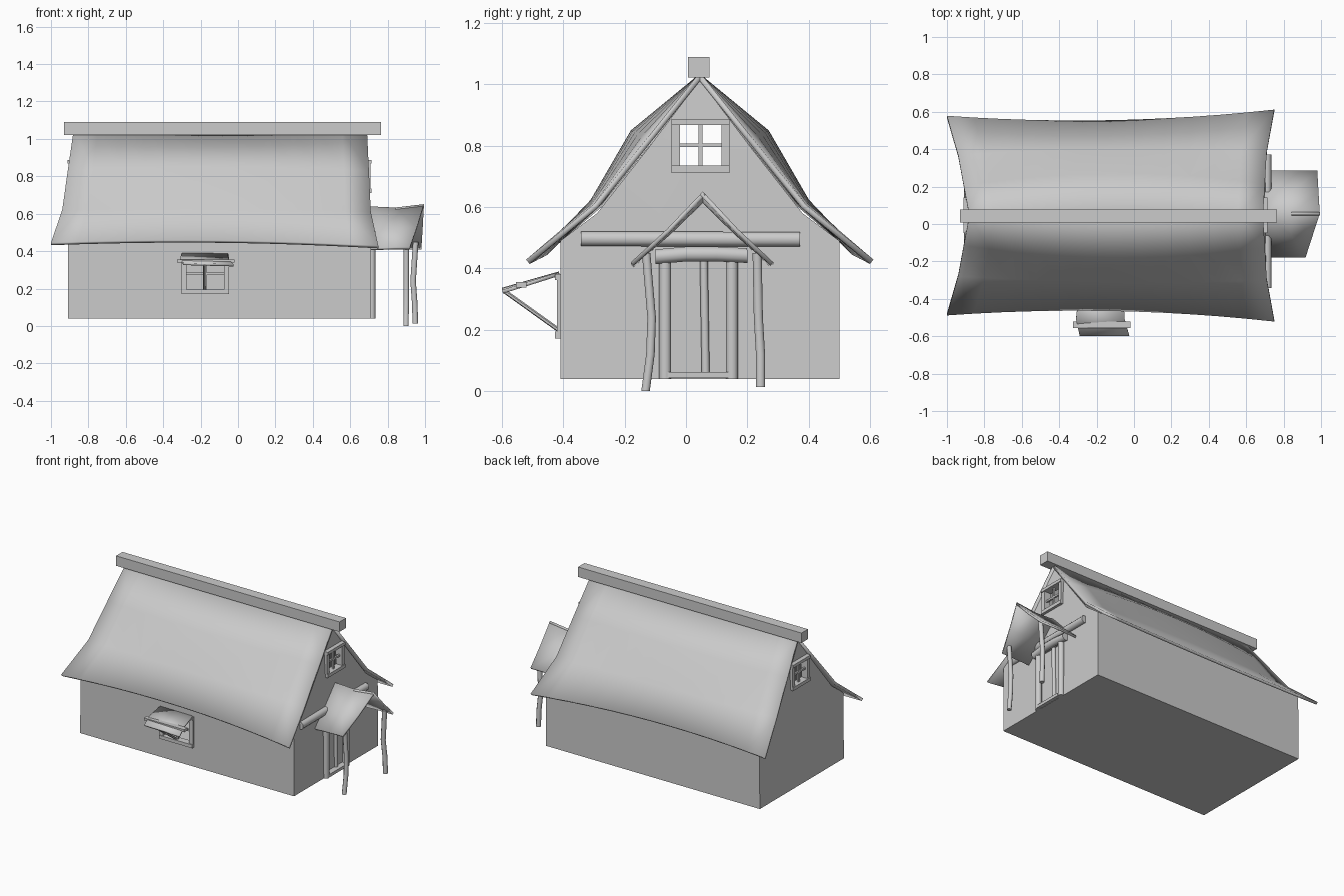
import bpy, bmesh, math
from mathutils import Vector

cube = bpy.data.objects.get("Cube")
if cube:
    bpy.data.objects.remove(cube, do_unlink=True)

GREY = (0.6, 0.6, 0.6, 1)
mat = bpy.data.materials.new("plain grey")
mat.use_nodes = True
mat.diffuse_color = GREY
mat.node_tree.nodes["Principled BSDF"].inputs["Base Color"].default_value = GREY
MID = 0.045  # y of the ridge line


def finish(name, bm, smooth=None):
    bmesh.ops.recalc_face_normals(bm, faces=bm.faces[:])
    me = bpy.data.meshes.new(name)
    bm.to_mesh(me)
    bm.free()
    me.materials.append(mat)
    ob = bpy.data.objects.new(name, me)
    bpy.context.collection.objects.link(ob)
    if smooth:
        bpy.ops.object.select_all(action='DESELECT')
        ob.select_set(True)
        bpy.context.view_layer.objects.active = ob
        bpy.ops.object.shade_smooth_by_angle(angle=math.radians(smooth))
    return ob


def box(name, lo, hi):
    bm = bmesh.new()
    bmesh.ops.create_cube(bm, size=1)
    lo, hi = Vector(lo), Vector(hi)
    for v in bm.verts:
        v.co = (lo + hi) / 2 + v.co * (hi - lo)
    return finish(name, bm)


def skin(bm, rings):
    """Join closed rings of points into a capped tube."""
    rings = [[bm.verts.new(p) for p in ring] for ring in rings]
    n = len(rings[0])
    for a, b in zip(rings, rings[1:]):
        for i in range(n):
            bm.faces.new((a[i], a[(i + 1) % n], b[(i + 1) % n], b[i]))
    bm.faces.new(rings[0])
    bm.faces.new(rings[-1])


def pole(name, path, r, sides=8):
    path = [Vector(p) for p in path]
    axis = (path[-1] - path[0]).normalized()
    u = axis.orthogonal().normalized()
    w = axis.cross(u)
    turns = [2 * math.pi * (i + 0.5) / sides for i in range(sides)]
    bm = bmesh.new()
    skin(bm, [[p + r * (u * math.cos(t) + w * math.sin(t)) for t in turns] for p in path])
    return finish(name, bm, 50)


def sheet(name, rows, thickness):
    """Thin surface through a grid of points."""
    bm = bmesh.new()
    grid = [[bm.verts.new(p) for p in row] for row in rows]
    for a, b in zip(grid, grid[1:]):
        for i in range(len(a) - 1):
            bm.faces.new((a[i], a[i + 1], b[i + 1], b[i]))
    ob = finish(name, bm, 50)
    if sum(p.normal.z for p in ob.data.polygons) < 0:
        ob.data.flip_normals()
    mod = ob.modifiers.new("thickness", 'SOLIDIFY')
    mod.thickness = thickness
    mod.offset = -1
    return ob


# House shell: gable profile whose end walls lean in towards the ridge
def shell(name, inset, floor):
    half = [(0.455, floor), (0.455, 0.49), (0.335, 0.58), (0.17, 0.79), (0, 1.015)]
    side = [(max(o - inset, 0), z - (inset if z > 0.1 else 0)) for o, z in half]
    prof = [(-o, z) for o, z in side] + side[-2::-1]

    def end(s):
        x0 = -0.91 if s < 0 else 0.712
        return [(x0 - s * (inset + 0.06 * max(z - 0.45, 0)), MID + o, z) for o, z in prof]
    bm = bmesh.new()
    skin(bm, [end(-1), end(1)])
    return finish(name, bm, 30)


walls = shell("house_walls", 0, 0.04)
cutters = [shell("room_cutter", 0.03, 0.055),
           box("gable_window_cutter", (-1.2, -0.02, 0.735), (1.2, 0.115, 0.868)),
           box("front_window_cutter", (-0.28, -0.6, 0.195), (-0.07, -0.3, 0.362)),
           box("door_cutter", (0.6, -0.06, 0.055), (0.8, 0.14, 0.43))]
for c in cutters:
    mod = walls.modifiers.new(c.name, 'BOOLEAN')
    mod.operation = 'DIFFERENCE'
    mod.solver = 'EXACT'
    mod.object = c
    c.hide_render = True
    c.hide_set(True)

# Sagging roof slopes: end offset, end height, middle offset, middle height, x range
ROOF = [(0.0, 1.04, 0.0, 1.035, -0.88, 0.69),
        (0.165, 0.83, 0.225, 0.85, -0.91, 0.70),
        (0.335, 0.615, 0.355, 0.625, -0.94, 0.71),
        (0.55, 0.437, 0.51, 0.457, -1.0, 0.75)]
STEPS = 12
for side, label in ((-1, "front"), (1, "back")):
    rows = []
    for oe, ze, om, zm, xa, xb in ROOF:
        row = []
        for i in range(STEPS + 1):
            u = 2 * i / STEPS - 1
            k = u * u
            off = om + (oe - om) * k + 0.03 * u * oe
            row.append((xa + (xb - xa) * i / STEPS, MID + side * off,
                        zm + (ze - zm) * k - 0.015 * u * oe))
        rows.append(row)
    sheet(label + "_roof_slope", rows, 0.018)
box("ridge_beam", (-0.93, 0.007, 1.022), (0.765, 0.077, 1.09))


# Windows: frame and crossed bars, laid out along one wall direction
def window(name, place, a0, a1, z0, z1, depth=0.02):
    def part(label, a, b, c, d, t):
        box(name + "_" + label, *zip(*[sorted(pair) for pair in
            zip(place(a, c, -t), place(b, d, t))]))
    e, m, h = 0.027, (a0 + a1) / 2, (z0 + z1) / 2
    part("left_jamb", a0 - e, a0, z0, z1, depth)
    part("right_jamb", a1, a1 + e, z0, z1, depth)
    part("sill", a0 - e, a1 + e, z0 - 0.023, z0, depth + 0.006)
    part("head", a0 - e, a1 + e, z1, z1 + 0.02, depth + 0.006)
    part("upright_bar", m - 0.006, m + 0.006, z0, z1, 0.006)
    part("cross_bar", a0, a1, h - 0.006, h + 0.006, 0.006)


for s, x, label in ((1, 0.688, "left"), (-1, -0.886, "right")):
    window(label + "_gable_window", lambda a, z, t, x=x: (x + t, a, z),
           -0.02, 0.115, 0.735, 0.868)
window("front_window", lambda a, z, t: (a, -0.405 + t, z), -0.275, -0.075, 0.195, 0.362, 0.016)

# Propped shutter over the front window
sheet("shutter", [[(-0.30, -0.415, 0.39), (-0.055, -0.415, 0.388)],
                  [(-0.31, -0.51, 0.363), (-0.05, -0.51, 0.358)],
                  [(-0.29, -0.60, 0.337), (-0.025, -0.60, 0.33)]], 0.012)
box("shutter_batten", (-0.325, -0.555, 0.338), (-0.02, -0.52, 0.356))
pole("shutter_prop", [(-0.18, -0.595, 0.328), (-0.18, -0.405, 0.192)], 0.007, 6)

# Doorway
for y, label in ((-0.068, "right"), (0.15, "left")):
    pole(label + "_door_post", [(0.715, y, 0.04), (0.715, y, 0.43)], 0.021)
pole("door_lintel", [(0.72, -0.10, 0.438), (0.725, 0.0, 0.447),
                     (0.725, 0.1, 0.447), (0.72, 0.20, 0.442)], 0.026)
box("door_sill", (0.69, -0.06, 0.042), (0.735, 0.14, 0.062))
box("door_panel", (0.685, -0.06, 0.055), (0.695, 0.14, 0.43))
pole("door_rib", [(0.698, 0.064, 0.06), (0.698, 0.058, 0.43)], 0.014)
pole("gable_beam", [(0.71, -0.342, 0.497), (0.71, 0.372, 0.495)], 0.026)

# Porch roof and its crooked posts
for label, y, xe in (("right", -0.18, 0.917), ("left", 0.285, 0.98)):
    rows = []
    for t in (0, 0.5, 1):
        yy = 0.055 + (y - 0.055) * t
        z = 0.645 - 0.225 * t - 0.03 * t * (1 - t)
        x = 0.993 + (xe - 0.993) * t
        rows.append([(0.69, yy, z - 0.005), (0.84, yy, z - 0.012 * (1 - t)), (x, yy, z + 0.006 * (1 - t))])
    sheet(label + "_porch_roof", rows, 0.014)
pole("right_porch_post", [(0.898, -0.132, 0.0), (0.9, -0.116, 0.12), (0.9, -0.112, 0.24),
                          (0.9, -0.13, 0.45)], 0.015)
pole("left_porch_post", [(0.948, 0.243, 0.013), (0.945, 0.243, 0.12), (0.936, 0.236, 0.24),
                         (0.95, 0.232, 0.45)], 0.016)
